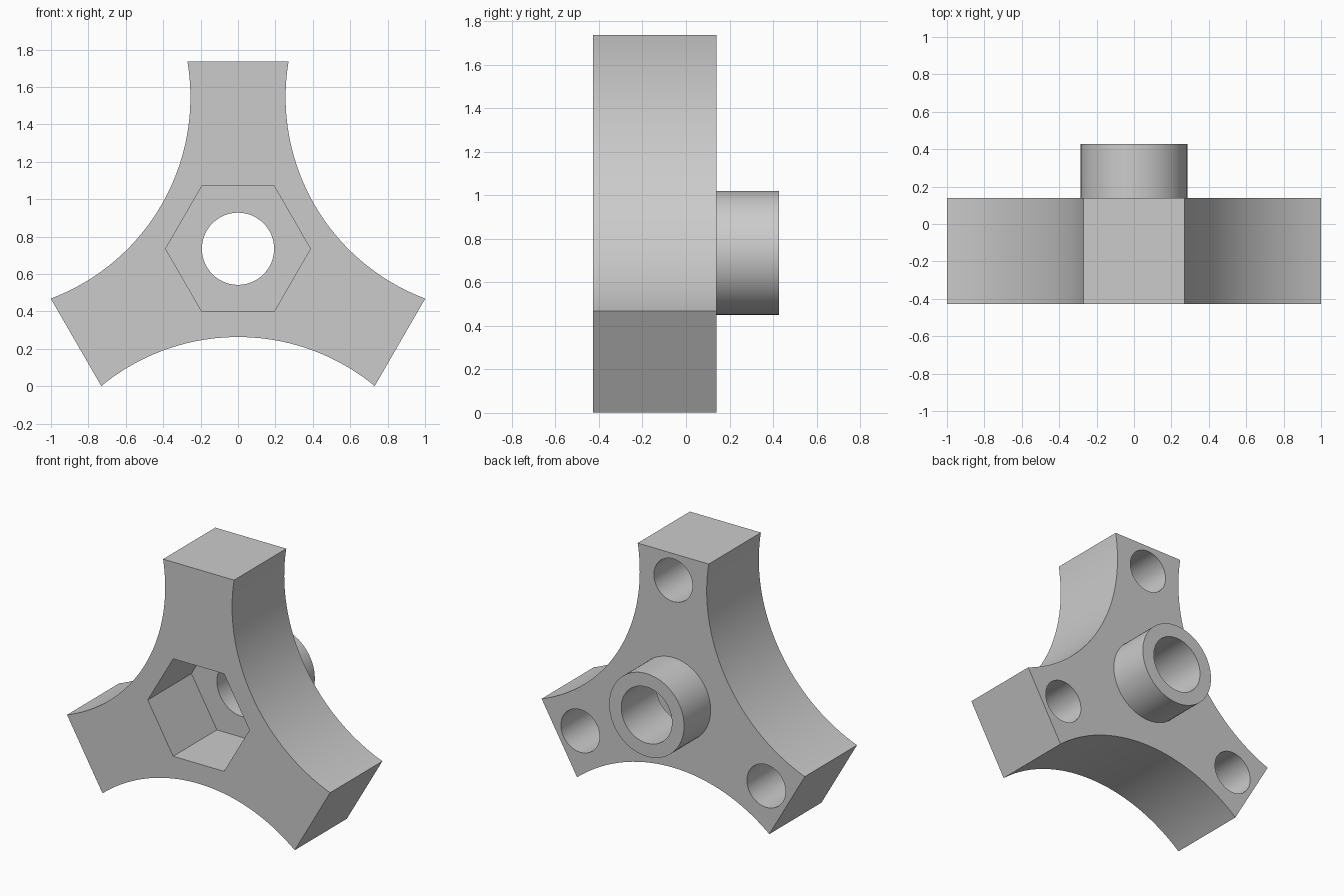
import bpy, bmesh
from math import sin, cos, pi, radians, asin
from mathutils import Matrix, Vector

cube = bpy.data.objects.get("Cube")
if cube:
    bpy.data.objects.remove(cube)

CENTRE_Z = 0.735
FRONT, BACK, BOSS_END = -0.428, 0.139, 0.428
ARM_HALF, ARM_REACH = 0.27, 1.0
BORE_R = 0.193

grey = bpy.data.materials.new("plain grey")
grey.use_nodes = True
colour = (0.6, 0.6, 0.6, 1)
grey.diffuse_color = colour
grey.node_tree.nodes["Principled BSDF"].inputs["Base Color"].default_value = colour


def prism(name, outline, y0, y1):
    """Extrude an outline of (x, z) points, measured from the hub axis, along y."""
    bm = bmesh.new()
    face = bm.faces.new([bm.verts.new((x, y0, z + CENTRE_Z)) for x, z in outline])
    grown = bmesh.ops.extrude_face_region(bm, geom=[face])
    moved = [g for g in grown["geom"] if isinstance(g, bmesh.types.BMVert)]
    bmesh.ops.translate(bm, verts=moved, vec=(0, y1 - y0, 0))
    bmesh.ops.recalc_face_normals(bm, faces=bm.faces)
    mesh = bpy.data.meshes.new(name)
    bm.to_mesh(mesh)
    bm.free()
    mesh.materials.append(grey)
    obj = bpy.data.objects.new(name, mesh)
    bpy.context.collection.objects.link(obj)
    return obj


def ring(radius, sides=64, x=0, z=0):
    return [(x + radius * cos(2 * pi * i / sides), z + radius * sin(2 * pi * i / sides))
            for i in range(sides)]


def combine(target, tool, operation):
    """Apply a boolean and discard the tool."""
    mod = target.modifiers.new(operation, "BOOLEAN")
    mod.operation, mod.object, mod.solver = operation, tool, "EXACT"
    bpy.context.view_layer.objects.active = target
    bpy.ops.object.modifier_apply(modifier=mod.name)
    bpy.data.objects.remove(tool)


# Three-armed outline: one concave side arc, repeated around the hub
corner = Matrix.Rotation(radians(-120), 2) @ Vector((ARM_HALF, ARM_REACH))
half_chord, rise = corner.x, 0.262
arc_r = (half_chord ** 2 + rise ** 2) / (2 * rise)
arc_z = corner.y + rise - arc_r
sweep = asin(half_chord / arc_r)
steps = 40
arc = []
for i in range(steps + 1):
    a = sweep * (2 * i / steps - 1)
    arc.append(Vector((arc_r * sin(a), arc_z + arc_r * cos(a))))
outline = [tuple(Matrix.Rotation(radians(120 * k), 2) @ p) for k in range(3) for p in arc]
body = prism("three_arm_knob", outline, FRONT, BACK)

# Round boss on the back
combine(body, prism("boss", ring(0.285), BACK - 0.03, BOSS_END), "UNION")

# Hexagonal nut pocket in front and bore through the hub
combine(body, prism("nut_pocket", ring(0.387, 6), FRONT - 0.1, 0.047), "DIFFERENCE")
combine(body, prism("bore", ring(BORE_R), FRONT - 0.2, BOSS_END + 0.1), "DIFFERENCE")

# Blind round hole in the back of each arm
for k in range(3):
    a = radians(90 + 120 * k)
    hole = prism("arm_hole", ring(0.147, 48, 0.817 * cos(a), 0.817 * sin(a)),
                 BACK - 0.43, BACK + 0.1)
    combine(body, hole, "DIFFERENCE")

# Smooth curved walls, crisp edges
bpy.ops.object.select_all(action="DESELECT")
body.select_set(True)
bpy.context.view_layer.objects.active = body
bpy.ops.object.shade_smooth_by_angle(angle=radians(30))
